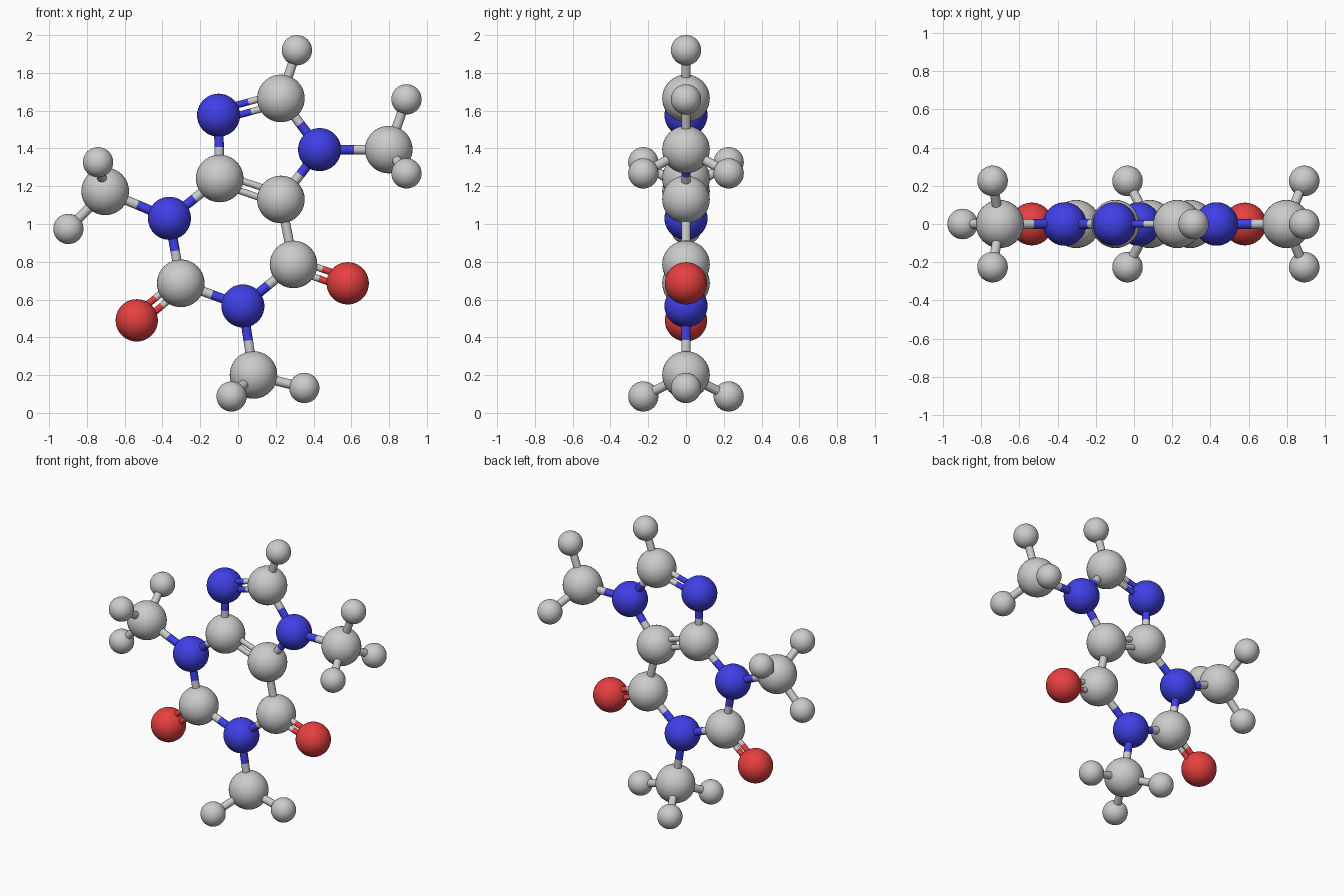
import bpy
from mathutils import Vector

if "Cube" in bpy.data.objects:
    bpy.data.objects.remove(bpy.data.objects["Cube"])


def material(name, rgb):
    m = bpy.data.materials.new(name)
    m.diffuse_color = (*rgb, 1)
    m.use_nodes = True
    m.node_tree.nodes["Principled BSDF"].inputs["Base Color"].default_value = m.diffuse_color
    return m


MATS = {
    "C": None,
    "N": material("blue", (0.05, 0.05, 0.8)),
    "O": material("red", (0.8, 0.05, 0.05)),
    "H": material("pale_grey", (0.6, 0.6, 0.6)),
}
RADIUS = {"C": 0.126, "N": 0.114, "O": 0.112, "H": 0.08}
NAMES = {"C": "carbon", "N": "nitrogen", "O": "oxygen", "H": "hydrogen"}

# Atoms in the flat plane: element, x, z
ATOMS = {
    "ring_n_top": ("N", -0.103, 1.576),
    "ring_c_top": ("C", 0.227, 1.665),
    "ring_n_right": ("N", 0.432, 1.394),
    "shared_c_left": ("C", -0.097, 1.241),
    "shared_c_right": ("C", 0.227, 1.13),
    "ring_c_right": ("C", 0.294, 0.786),
    "ring_n_low": ("N", 0.026, 0.566),
    "ring_c_left": ("C", -0.303, 0.686),
    "ring_n_left": ("N", -0.363, 1.03),
    "oxygen_right": ("O", 0.581, 0.686),
    "oxygen_left": ("O", -0.536, 0.49),
    "methyl_right": ("C", 0.798, 1.394),
    "methyl_low": ("C", 0.082, 0.201),
    "methyl_left": ("C", -0.703, 1.173),
    "ring_hydrogen": ("H", 0.312, 1.92),
}
atoms = {k: (e, Vector((x, 0, z))) for k, (e, x, z) in ATOMS.items()}

SINGLE = [
    ("ring_c_top", "ring_n_right"), ("ring_n_right", "shared_c_right"),
    ("shared_c_left", "ring_n_top"), ("shared_c_right", "ring_c_right"),
    ("ring_c_right", "ring_n_low"), ("ring_n_low", "ring_c_left"),
    ("ring_c_left", "ring_n_left"), ("ring_n_left", "shared_c_left"),
    ("ring_n_right", "methyl_right"), ("ring_n_low", "methyl_low"),
    ("ring_n_left", "methyl_left"), ("ring_c_top", "ring_hydrogen"),
]
DOUBLE = [
    ("ring_n_top", "ring_c_top"), ("shared_c_left", "shared_c_right"),
    ("ring_c_right", "oxygen_right"), ("ring_c_left", "oxygen_left"),
]

# Methyl hydrogens: one in the plane, one mirrored pair out of it
METHYL = {
    "methyl_right": ((0.892, 1.66), (0.892, 1.268)),
    "methyl_low": ((0.351, 0.132), (-0.034, 0.087)),
    "methyl_left": ((-0.898, 0.974), (-0.741, 1.327)),
}
for carbon, (flat, pair) in METHYL.items():
    spots = ((flat, 0), (pair, 0.226), (pair, -0.226))
    for i, ((x, z), y) in enumerate(spots, 1):
        key = f"{carbon}_hydrogen_{i}"
        atoms[key] = ("H", Vector((x, y, z)))
        SINGLE.append((carbon, key))


def finish(name, element):
    ob = bpy.context.object
    ob.name = name
    if MATS[element]:
        ob.data.materials.append(MATS[element])
    bpy.ops.object.shade_smooth_by_angle()


def rod(name, a, b, r, element):
    d = b - a
    bpy.ops.mesh.primitive_cylinder_add(vertices=20, radius=r, depth=d.length, location=(a + b) / 2)
    bpy.context.object.rotation_euler = d.to_track_quat('Z', 'Y').to_euler()
    finish(name, element)


def bond(ka, kb, r, offsets):
    (ea, a), (eb, b) = atoms[ka], atoms[kb]
    side = (b - a).cross(Vector((0, 1, 0))).normalized()
    mid = (a + b) / 2
    for o in offsets:
        s = side * o
        rod(f"bond_{ka}_half", a + s, mid + s, r, ea)
        rod(f"bond_{kb}_half", b + s, mid + s, r, eb)


# Atom balls
for key, (e, p) in atoms.items():
    bpy.ops.mesh.primitive_uv_sphere_add(segments=40, ring_count=20, radius=RADIUS[e], location=p)
    finish(f"{NAMES[e]}_{key}", e)

# Bond rods, each half in the colour of its atom
for ka, kb in SINGLE:
    bond(ka, kb, 0.025, (0,))
for ka, kb in DOUBLE:
    bond(ka, kb, 0.018, (-0.027, 0.027))
